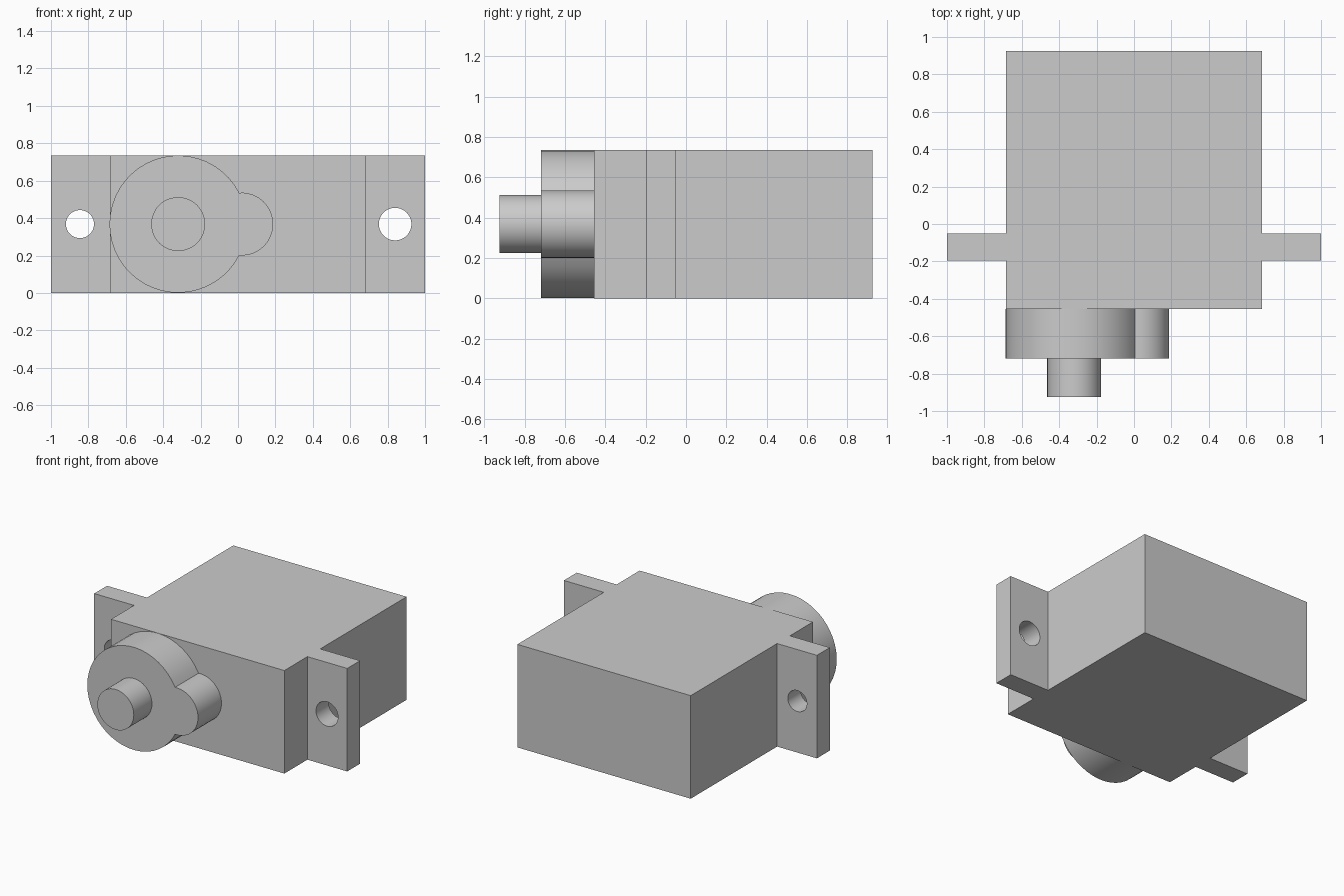
import bpy, bmesh, math
from mathutils import Vector

if "Cube" in bpy.data.objects:
    bpy.data.objects.remove(bpy.data.objects["Cube"])

grey = bpy.data.materials.new("plain_grey")
grey.use_nodes = True
colour = (0.6, 0.6, 0.6, 1)
grey.diffuse_color = colour
grey.node_tree.nodes["Principled BSDF"].inputs["Base Color"].default_value = colour

MID = 0.368      # height of the hole and shaft axes
HEIGHT = 0.736


def prism(name, outline, direction):
    """Extrude a closed outline of 3D points along a direction."""
    bm = bmesh.new()
    face = bm.faces.new([bm.verts.new(p) for p in outline])
    moved = bmesh.ops.extrude_face_region(bm, geom=[face])["geom"]
    bmesh.ops.translate(bm, vec=Vector(direction),
                        verts=[v for v in moved if isinstance(v, bmesh.types.BMVert)])
    bmesh.ops.recalc_face_normals(bm, faces=bm.faces)
    mesh = bpy.data.meshes.new(name)
    bm.to_mesh(mesh)
    bm.free()
    mesh.materials.append(grey)
    obj = bpy.data.objects.new(name, mesh)
    bpy.context.collection.objects.link(obj)
    return obj


def arc(x, radius, start, end, steps, y):
    """Points on an arc in the front plane, angles in radians."""
    return [(x + radius * math.cos(a), y, MID + radius * math.sin(a))
            for a in (start + (end - start) * i / steps for i in range(steps + 1))]


def rod(name, x, radius, y0, y1):
    return prism(name, arc(x, radius, 0, math.tau, 48, y0)[:-1], (0, y1 - y0, 0))


def smooth(obj):
    bpy.ops.object.select_all(action="DESELECT")
    obj.select_set(True)
    bpy.context.view_layer.objects.active = obj
    bpy.ops.object.shade_smooth_by_angle(angle=math.radians(30))


# Case with a mounting ear on each side
half = [(0.685, -0.455), (0.685, -0.195), (1, -0.195),
        (1, -0.05), (0.685, -0.05), (0.685, 0.925)]
outline = half + [(-x, y) for x, y in reversed(half)]
case = prism("case", [(x, y, 0) for x, y in outline], (0, 0, HEIGHT))

# Screw holes through the ears
for x, radius in ((-0.845, 0.075), (0.84, 0.087)):
    cutter = rod("hole_cutter", x, radius, -0.3, 0.05)
    cutter.hide_render = True
    cut = case.modifiers.new("screw_hole", "BOOLEAN")
    cut.operation = "DIFFERENCE"
    cut.solver = "EXACT"
    cut.object = cutter
    bpy.context.view_layer.objects.active = case
    bpy.ops.object.modifier_apply(modifier=cut.name)
    bpy.data.objects.remove(cutter)
smooth(case)

# Gear housing: a large round boss merged with a small lobe
HUB_X, HUB_R, LOBE_X, LOBE_R = -0.32, 0.367, 0.02, 0.168
gap = LOBE_X - HUB_X
reach = (gap ** 2 + HUB_R ** 2 - LOBE_R ** 2) / (2 * gap)
rise = math.sqrt(HUB_R ** 2 - reach ** 2)
hub_a = math.atan2(rise, reach)
lobe_a = math.atan2(rise, reach - gap)
profile = (arc(HUB_X, HUB_R, hub_a, math.tau - hub_a, 40, -0.72)
           + arc(LOBE_X, LOBE_R, -lobe_a, lobe_a, 24, -0.72)[1:-1])
smooth(prism("gear_housing", profile, (0, 0.265, 0)))

# Output shaft
smooth(rod("output_shaft", HUB_X, 0.144, -0.925, -0.72))
